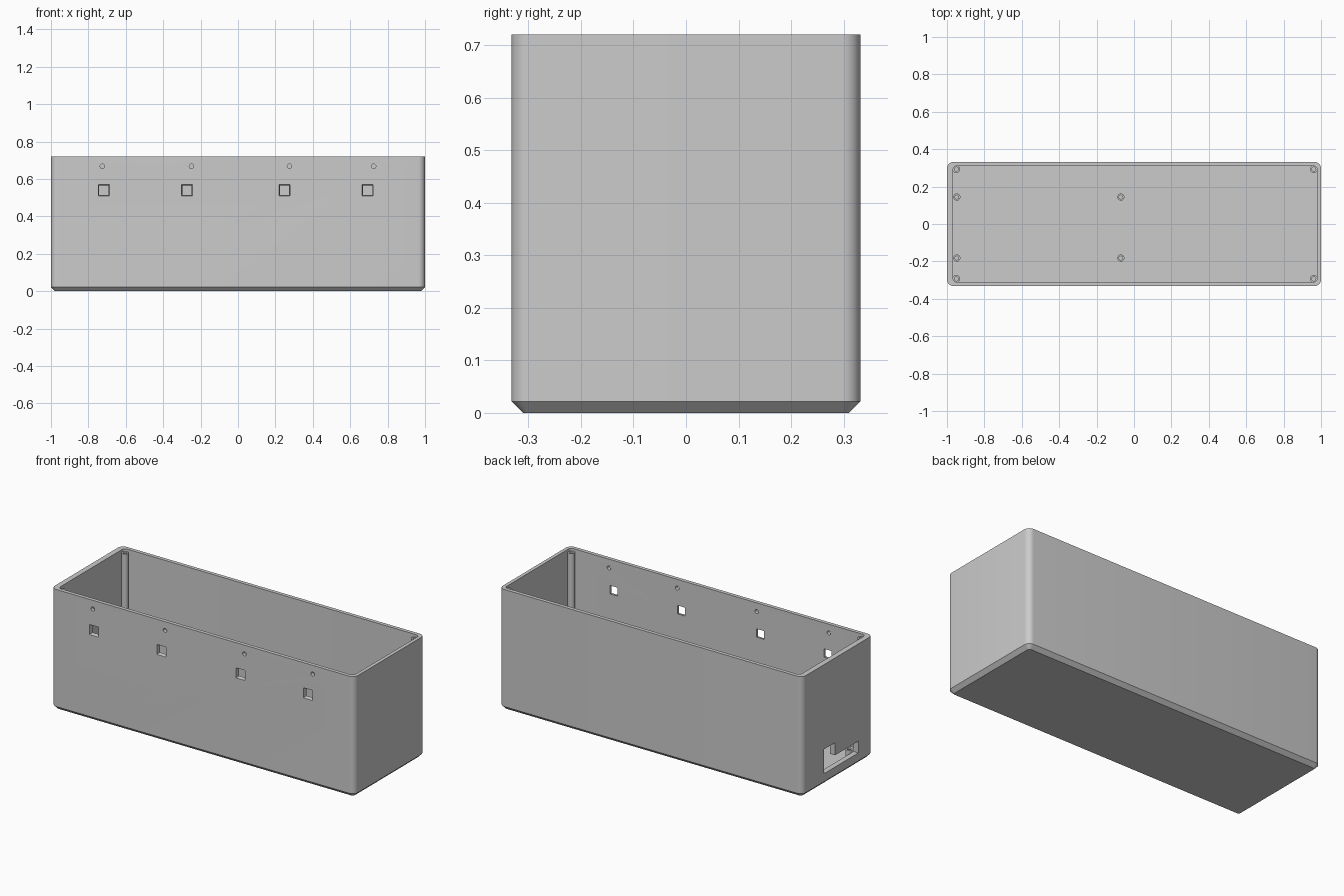
import bpy, bmesh, math
from mathutils import Vector

cube = bpy.data.objects.get("Cube")
if cube:
    bpy.data.objects.remove(cube, do_unlink=True)

gray = bpy.data.materials.new("plastic_gray")
gray.use_nodes = True
color = (0.6, 0.6, 0.6, 1)
gray.diffuse_color = color
gray.node_tree.nodes["Principled BSDF"].inputs["Base Color"].default_value = color

HEIGHT, WALL, FLOOR = 0.72, 0.022, 0.03


def loft(name, loops):
    """Skin a chain of equal-length point loops and cap both ends."""
    bm = bmesh.new()
    rings = [[bm.verts.new(p) for p in loop] for loop in loops]
    for a, b in zip(rings, rings[1:]):
        for i in range(len(a)):
            j = (i + 1) % len(a)
            bm.faces.new((a[i], a[j], b[j], b[i]))
    bm.faces.new(rings[0])
    bm.faces.new(rings[-1])
    bmesh.ops.recalc_face_normals(bm, faces=bm.faces)
    mesh = bpy.data.meshes.new(name)
    bm.to_mesh(mesh)
    bm.free()
    mesh.materials.append(gray)
    obj = bpy.data.objects.new(name, mesh)
    bpy.context.collection.objects.link(obj)
    return obj


def activate(obj):
    bpy.ops.object.select_all(action="DESELECT")
    obj.select_set(True)
    bpy.context.view_layer.objects.active = obj


def smooth(obj):
    activate(obj)
    bpy.ops.object.shade_smooth_by_angle(angle=math.radians(30))


def cut(obj, cutter):
    mod = obj.modifiers.new("cut", "BOOLEAN")
    mod.operation = "DIFFERENCE"
    mod.solver = "EXACT"
    mod.object = cutter
    activate(obj)
    bpy.ops.object.modifier_apply(modifier=mod.name)
    bpy.data.objects.remove(cutter, do_unlink=True)


def rounded(x0, x1, y, radius, z, steps=8):
    """Horizontal rounded rectangle, symmetric in y."""
    corners = [(x1, y), (x0, y), (x0, -y), (x1, -y)]
    pts = []
    for k, (cx, cy) in enumerate(corners):
        cx -= math.copysign(radius, cx)
        cy -= math.copysign(radius, cy)
        for i in range(steps + 1):
            a = (k + i / steps) * math.pi / 2
            pts.append(Vector((cx + radius * math.cos(a), cy + radius * math.sin(a), z)))
    return pts


def ring(x, y, z, radius, sides=24):
    angles = [2 * math.pi * i / sides for i in range(sides)]
    return [(x + radius * math.cos(a), y + radius * math.sin(a), z) for a in angles]


def wall_ring(x, y, z, radius, sides, turn=0):
    """Loop standing in the front wall plane."""
    angles = [2 * math.pi * i / sides + turn for i in range(sides)]
    return [(x + radius * math.cos(a), y, z + radius * math.sin(a)) for a in angles]


def screw_post(name, x, y, top, radius, hole, depth):
    smooth(loft(name, [ring(x, y, FLOOR - 0.005, radius), ring(x, y, top, radius),
                       ring(x, y, top, hole), ring(x, y, top - depth, hole)]))


# Open box with rounded corners and a chamfered base
IN_LEFT, IN_RIGHT, IN_Y = -0.968, 0.979, 0.31
case = loft("case", [
    rounded(-1 + WALL, 1 - WALL, 0.332 - WALL, 0.012, 0),
    rounded(-1, 1, 0.332, 0.035, WALL),
    rounded(-1, 1, 0.332, 0.035, HEIGHT),
    rounded(IN_LEFT, IN_RIGHT, IN_Y, 0.02, HEIGHT),
    rounded(IN_LEFT, IN_RIGHT, IN_Y, 0.02, FLOOR),
])

# Tapered square windows in the front wall
for x in (-0.717, -0.273, 0.249, 0.693):
    cut(case, loft("window_cutter", [
        wall_ring(x, -0.34, 0.54, 0.045, 4, math.pi / 4),
        wall_ring(x, -0.30, 0.54, 0.032, 4, math.pi / 4)]))

# Small round holes above the windows
for x in (-0.725, -0.249, 0.275, 0.725):
    cut(case, loft("hole_cutter", [wall_ring(x, y, 0.668, 0.012, 20) for y in (-0.35, -0.29)]))

# Stepped connector opening in the end wall
outline = [(0.13, 0.07), (0.13, 0.215), (0.025, 0.215), (0.025, 0.14), (-0.195, 0.14), (-0.195, 0.07)]
cut(case, loft("port_cutter", [[(x, y, z) for y, z in outline] for x in (-1.05, -0.94)]))
smooth(case)

# Full-height lid screw posts in the corners
for side, x in (("right", -0.95), ("left", 0.961)):
    for end, y in (("front", -0.293), ("back", 0.293)):
        screw_post(f"corner_post_{end}_{side}", x, y, 0.705, 0.02, 0.011, 0.12)

# Short circuit board standoffs on the floor
for side, x in (("right", -0.947), ("middle", -0.07)):
    for end, y in (("front", -0.182), ("back", 0.144)):
        screw_post(f"standoff_{end}_{side}", x, y, 0.085, 0.019, 0.01, 0.045)
